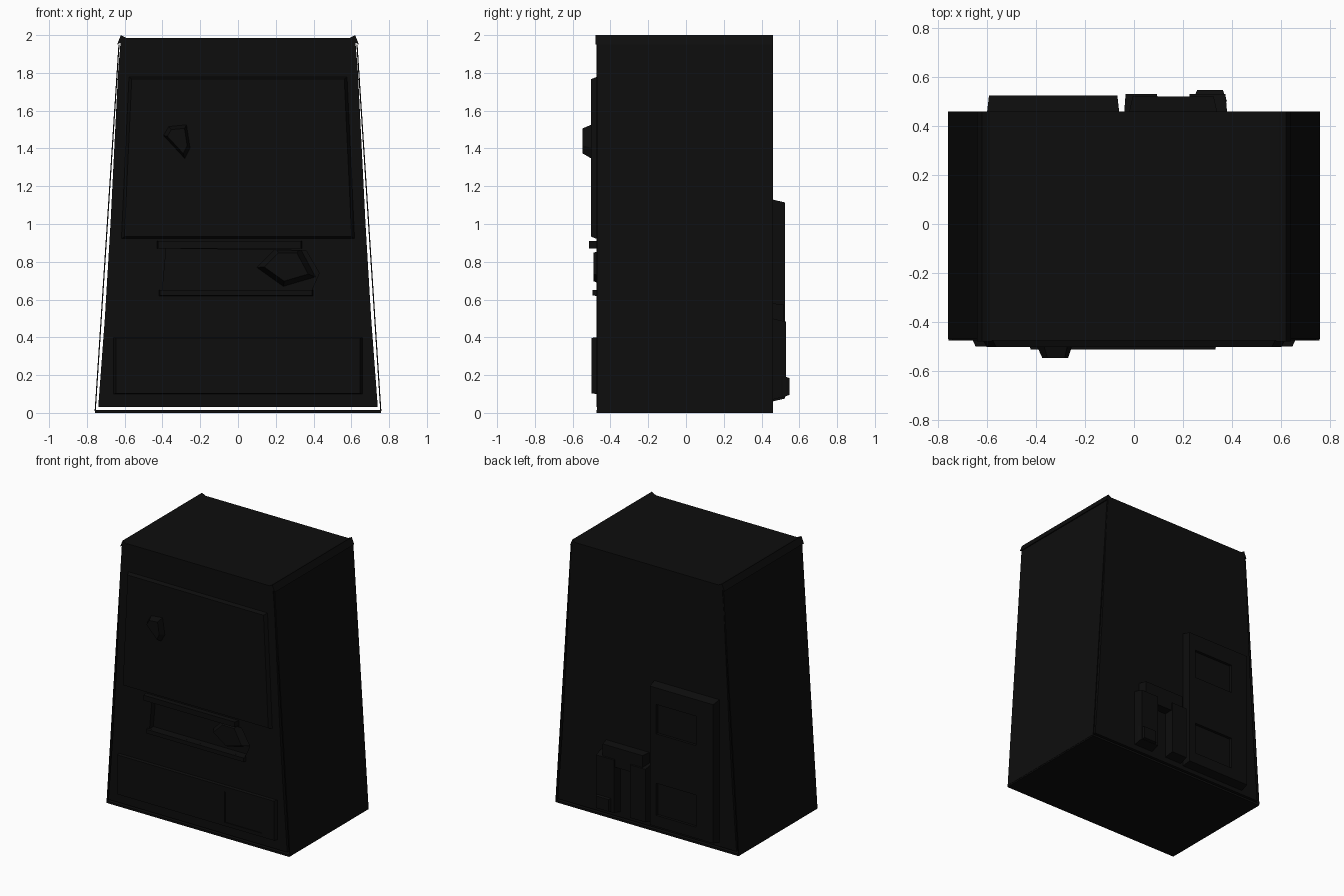
import bpy, bmesh

if "Cube" in bpy.data.objects:
    bpy.data.objects.remove(bpy.data.objects["Cube"], do_unlink=True)

black = bpy.data.materials.new("soot_black")
black.use_nodes = True
colour = (0.004, 0.004, 0.004, 1)
black.diffuse_color = colour
black.node_tree.nodes["Principled BSDF"].inputs["Base Color"].default_value = colour


def finish(name, bm):
    bmesh.ops.recalc_face_normals(bm, faces=bm.faces)
    mesh = bpy.data.meshes.new(name)
    bm.to_mesh(mesh)
    bm.free()
    obj = bpy.data.objects.new(name, mesh)
    mesh.materials.append(black)
    bpy.context.collection.objects.link(obj)
    return obj


def prism(name, outline, y0, y1, shrink=0.0):
    """Extrude an x-z outline from y0 to y1, pulling the y1 end inwards."""
    bm = bmesh.new()
    cx = sum(p[0] for p in outline) / len(outline)
    cz = sum(p[1] for p in outline) / len(outline)
    k = 1 - shrink
    near = [bm.verts.new((x, y0, z)) for x, z in outline]
    far = [bm.verts.new((cx + (x - cx) * k, y1, cz + (z - cz) * k)) for x, z in outline]
    bm.faces.new(near)
    bm.faces.new(far[::-1])
    n = len(outline)
    for i in range(n):
        j = (i + 1) % n
        bm.faces.new((near[i], near[j], far[j], far[i]))
    return finish(name, bm)


def slab(name, x0, x1, z0, z1, y0, y1, shrink=0.0):
    return prism(name, [(x0, z0), (x1, z0), (x1, z1), (x0, z1)], y0, y1, shrink)


def cut(obj, cutter):
    mod = obj.modifiers.new("recess", "BOOLEAN")
    mod.operation = "DIFFERENCE"
    mod.solver = "EXACT"
    mod.object = cutter
    cutter.hide_render = True
    cutter.hide_viewport = True
    cutter.display_type = "WIRE"


# tapered cabinet
right_edge = [(0.74, 0.03), (0.705, 0.5), (0.675, 1.0), (0.635, 1.8), (0.62, 1.985)]
body_outline = right_edge + [(-x, z) for x, z in reversed(right_edge)]
body = prism("cabinet_body", body_outline, -0.475, 0.46)

# thin outer side sheets, base sheet and top corner tips
for side, word in ((1, "left"), (-1, "right")):
    sheet = [(0.753, 0.01), (0.759, 0.01), (0.633, 1.95), (0.627, 1.95)]
    prism(word + "_side_sheet", [(side * x, z) for x, z in sheet], -0.47, 0.46)
    tip = [(0.58, 1.98), (0.64, 1.95), (0.62, 2.0)]
    prism(word + "_top_edge", [(side * x, z) for x, z in tip], -0.48, 0.46)
slab("base_sheet", -0.757, 0.757, 0.0, 0.015, -0.475, 0.46)

# raised front panels
prism("upper_front_panel", [(-0.62, 0.92), (0.62, 0.92), (0.58, 1.78), (-0.58, 1.78)],
      -0.47, -0.502, 0.03)
lower = slab("lower_front_panel", -0.66, 0.66, 0.1, 0.4, -0.47, -0.5, 0.02)
cut(lower, slab("coin_panel_cutter", 0.24, 0.55, 0.13, 0.36, -0.52, -0.493))
prism("front_knob", [(-0.4, 1.47), (-0.28, 1.34), (-0.25, 1.4), (-0.27, 1.53), (-0.37, 1.52)],
      -0.49, -0.547, 0.3)

# delivery slot with its hood and flap
slot = [(-0.4, 0.65), (0.39, 0.65), (0.43, 0.74), (0.36, 0.86), (-0.38, 0.87)]
cut(body, prism("slot_cutter", slot, -0.53, -0.43))
slab("slot_hood", -0.43, 0.34, 0.87, 0.91, -0.47, -0.513, 0.02)
slab("slot_sill", -0.42, 0.4, 0.62, 0.65, -0.47, -0.495, 0.02)
prism("slot_flap", [(0.1, 0.77), (0.24, 0.67), (0.41, 0.72), (0.33, 0.87), (0.2, 0.87)],
      -0.43, -0.49, 0.25)

# large service box on the back, with two inset frames
service = slab("back_service_box", -0.6, -0.06, 0.06, 1.13, 0.455, 0.525, 0.03)
for z0, z1 in ((0.77, 0.99), (0.16, 0.4)):
    cut(service, slab("service_cutter", -0.45, -0.12, z0, z1, 0.505, 0.6))

# small socket frame on the back
for x0, x1 in ((-0.04, 0.1), (0.22, 0.38)):
    slab("back_socket_post", x0, x1, 0.07, 0.5, 0.455, 0.53, 0.08)
slab("back_socket_lintel", -0.02, 0.34, 0.42, 0.58, 0.455, 0.52, 0.08)
slab("back_socket_foot", 0.24, 0.38, 0.08, 0.2, 0.5, 0.547, 0.25)
